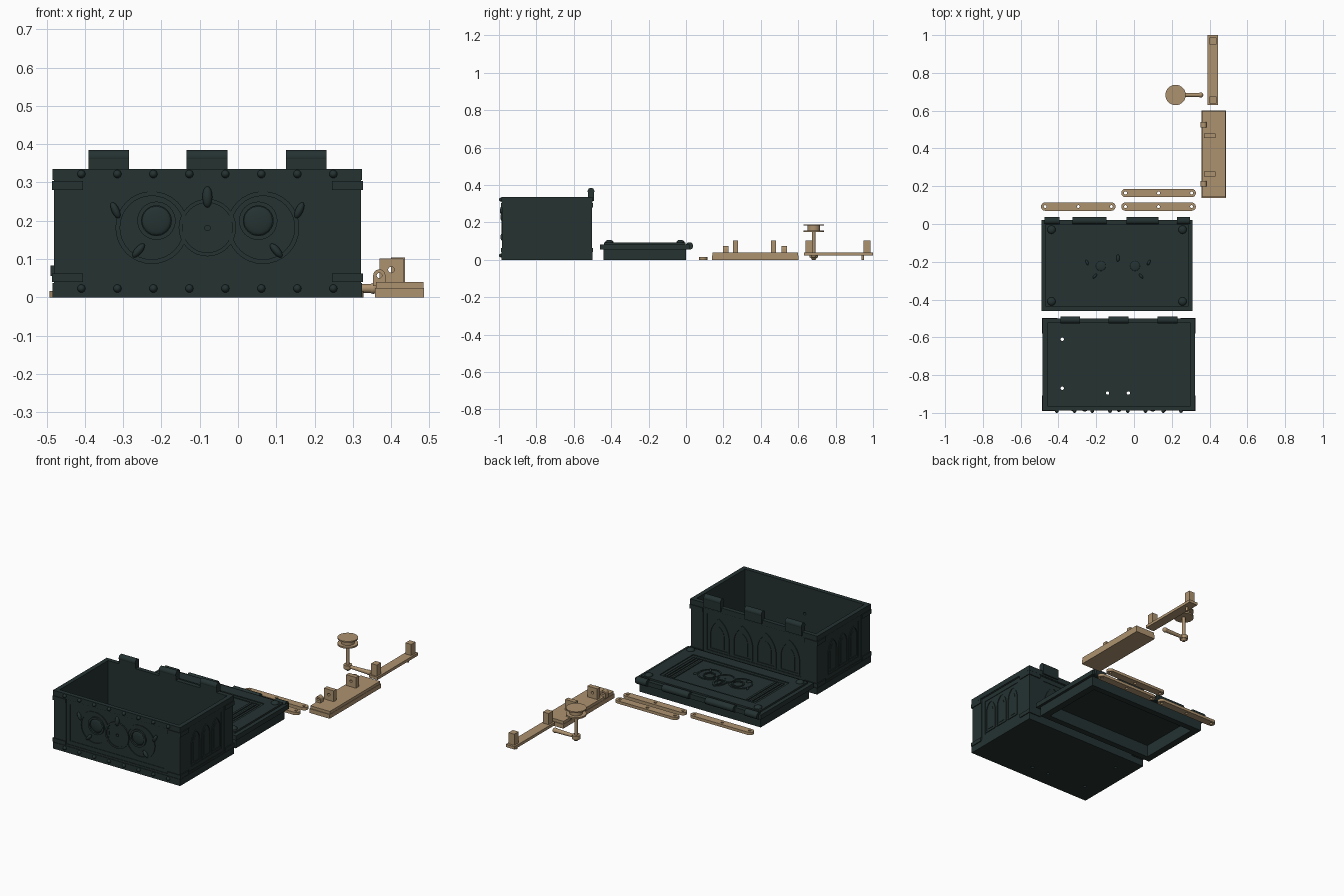
import bpy, bmesh
from math import sin, cos, pi, radians
from mathutils import Matrix, Vector

cube = bpy.data.objects.get("Cube")
if cube:
    bpy.data.objects.remove(cube)


def material(name, colour):
    m = bpy.data.materials.new(name)
    m.use_nodes = True
    m.diffuse_color = colour
    m.node_tree.nodes["Principled BSDF"].inputs["Base Color"].default_value = colour
    return m


DARK = material("dark green iron", (0.018, 0.032, 0.031, 1))
TAN = material("tan brass", (0.42, 0.29, 0.16, 1))
made = []


def finish(name, bm, mat):
    bmesh.ops.recalc_face_normals(bm, faces=bm.faces)
    mesh = bpy.data.meshes.new(name)
    bm.to_mesh(mesh)
    bm.free()
    mesh.materials.append(mat)
    ob = bpy.data.objects.new(name, mesh)
    bpy.context.collection.objects.link(ob)
    made.append(ob)


# 2D outlines
def rect(x0, x1, y0, y1):
    return [(x0, y0), (x1, y0), (x1, y1), (x0, y1)]


def mid_rect(hx, hy):
    return rect(-hx, hx, -hy, hy)


def circle(x, y, r, n=32):
    return [(x + r * cos(2 * pi * i / n), y + r * sin(2 * pi * i / n)) for i in range(n)]


def stadium(length, width):
    r, a = width / 2, (length - width) / 2
    arc = [(a + r * sin(pi * i / 12), -r * cos(pi * i / 12)) for i in range(13)]
    return arc + [(-x, -y) for x, y in arc]


def arch(cx, y, w, straight):
    side = [(w / 2, y)] + [(-w / 2 + w * cos(pi / 3 * i / 8), y + straight + w * sin(pi / 3 * i / 8))
                           for i in range(9)]
    pts = side + [(-px, py) for px, py in reversed(side[:-1])]
    return [(cx + px, py) for px, py in pts]


def plate(name, loops, depth, M, mat=DARK):
    """Extrude nested outlines (inner ones become holes) along local z."""
    cu = bpy.data.curves.new(name, "CURVE")
    cu.dimensions, cu.fill_mode, cu.extrude = "2D", "BOTH", depth / 2
    for pts in loops:
        sp = cu.splines.new("POLY")
        sp.points.add(len(pts) - 1)
        for p, (x, y) in zip(sp.points, pts):
            p.co = (x, y, 0, 1)
        sp.use_cyclic_u = True
    tmp = bpy.data.objects.new(name, cu)
    mesh = bpy.data.meshes.new_from_object(tmp)
    bm = bmesh.new()
    bm.from_mesh(mesh)
    bpy.data.objects.remove(tmp)
    bpy.data.meshes.remove(mesh)
    bpy.data.curves.remove(cu)
    bmesh.ops.remove_doubles(bm, verts=bm.verts, dist=1e-5)
    bm.transform(M @ Matrix.Translation((0, 0, depth / 2)))
    finish(name, bm, mat)


def at(x, y, z):
    return Matrix.Translation((x, y, z))


def box(name, x0, x1, y0, y1, z0, z1, mat=DARK):
    plate(name, [rect(x0, x1, y0, y1)], z1 - z0, at(0, 0, z0), mat)


def rod(name, a, b, r1, r2=None, mat=TAN, n=24):
    a, b = Vector(a), Vector(b)
    bm = bmesh.new()
    bmesh.ops.create_cone(bm, cap_ends=True, segments=n, radius1=r1, radius2=r2 or r1,
                          depth=(b - a).length)
    turn = (b - a).to_track_quat("Z", "Y").to_matrix().to_4x4()
    bm.transform(Matrix.Translation((a + b) / 2) @ turn)
    finish(name, bm, mat)


def ball(name, M, size, mat=DARK):
    bm = bmesh.new()
    bmesh.ops.create_uvsphere(bm, u_segments=16, v_segments=10, radius=1)
    bm.transform(M @ Matrix.Diagonal((*size, 1)))
    finish(name, bm, mat)


def ornament(name, M, s):
    """Mask of three medallions with pointed leaves."""
    M = M @ Matrix.Scale(s, 4)
    for k in (-1, 1):
        plate(name + "_outer_ring", [circle(k * .145, 0, .095), circle(k * .145, 0, .083)], .005, M)
        plate(name + "_eye_ring", [circle(k * .133, .018, .05), circle(k * .133, .018, .039)], .009, M)
        ball(name + "_eye", M @ at(k * .133, .018, 0), (.038, .038, .007))
        for x, y, a in ((.24, .045, -25), (.18, -.06, 40)):
            turn = Matrix.Rotation(radians(a * k), 4, "Z")
            ball(name + "_leaf", M @ at(k * x, y, .003) @ turn, (.01, .023, .011))
    plate(name + "_middle_ring", [circle(0, 0, .075), circle(0, 0, .065)], .008, M)
    plate(name + "_middle_disc", [circle(0, 0, .065), circle(0, 0, .008, 12)], .003, M)
    ball(name + "_crown_leaf", M @ at(0, .08, .004), (.013, .028, .012))


# Chest: four walls with frames, rails, corner caps and arches
CX, CY, H = -.08, -.7435, .335
HW, HD = .395, .235
for side, (hw, dist, ang) in {"front": (HW, HD, 0), "right_end": (HD, HW, 90),
                              "back": (HW, HD, 180), "left_end": (HD, HW, -90)}.items():
    face = at(CX, CY, 0) @ Matrix.Rotation(radians(ang), 4, "Z") @ at(0, -dist, 0) \
        @ Matrix.Rotation(pi / 2, 4, "X")
    holes = [circle(0, .18, .008, 12)] if side == "front" else []
    plate(side + "_wall", [rect(-hw, hw, 0, H)] + holes, .016, face @ at(0, 0, -.016))
    o = hw - .072
    plate(side + "_frame", [rect(-hw - .006, hw + .006, 0, H), rect(-o, o, .048, .302)], .006, face)
    plate(side + "_inner_frame", [rect(-o, o, .048, .302), rect(-o + .024, o - .024, .07, .277)],
          .003, face)
    for z0, z1 in ((0, .037), (.306, H)):
        plate(side + "_rail", [rect(-hw - .009, hw + .009, z0, z1)], .009, face)
    for k in (-1, 1):
        for z0, z1 in ((.04, .062), (.28, .304)):
            xs = sorted((k * (hw + .011), k * (hw - .07)))
            plate(side + "_corner_cap", [rect(*xs, z0, z1)], .011, face)
    if side == "front":
        ornament("front_mask", face @ at(0, .182, 0), 1)
        for i in range(8):
            for z in (.023, .322):
                ball("front_stud", face @ at(-.329 + i * .094, z, .009), (.0105, .0105, .0125))
    else:
        n = 4 if side == "back" else 3
        step = 2 * (o - .024) / n
        for i in range(n):
            c, w = (i - (n - 1) / 2) * step, step * .86
            sh = .185 - .866 * w
            plate(side + "_arch", [arch(c, .078, w, sh), arch(c, .085, w * .84, sh)], .004, face)
            plate(side + "_arch_panel", [arch(c, .095, w * .5, sh * .9)], .002, face)

# Chest floor with screw holes and two small pads
screws = [(-.38, -.61), (-.38, -.87), (-.14, -.895), (-.03, -.895)]
plate("chest_floor", [rect(CX - HW, CX + HW, CY - HD, CY + HD)] + [circle(x, y, .009, 16) for x, y in screws],
      .018, at(0, 0, 0))
for y in (-.635, -.835):
    box("floor_pad", -.19, -.145, y - .011, y + .011, .018, .021)

# Chest hinge knuckles
for x0, x1 in ((-.39, -.285), (-.135, -.028), (.125, .231)):
    box("chest_hinge_leaf", x0, x1, -.525, -.491, .315, .367)
    rod("chest_hinge_knuckle", (x0, -.508, .367), (x1, -.508, .367), .018, mat=DARK)

# Lid: hollow skirt, flange, top frame and recessed panel
LX, LY = -.09, -.22
lid = lambda z: at(LX, LY, z)
inner = mid_rect(.345, .185)
plate("lid_skirt", [mid_rect(.385, .22), inner], .056, lid(0))
plate("lid_flange", [mid_rect(.4, .24), inner], .027, lid(.056))
plate("lid_ceiling", [inner], .013, lid(.07))
plate("lid_top_frame", [mid_rect(.378, .218), mid_rect(.305, .153)], .01, lid(.083))
plate("lid_panel_rim", [mid_rect(.305, .153), mid_rect(.29, .138)], .005, lid(.083))
for k in (-1, 1):
    for x in (.235, .262, .28):
        plate("lid_slat", [rect(k * x - .006, k * x + .006, -.135, .135)], .005, lid(.083))
    for j in (-1, 1):
        ball("lid_corner_stud", lid(.093) @ at(k * .347, j * .19, 0), (.022, .022, .014))
ornament("lid_mask", at(LX + .005, -.235, .083), .68)
plate("lid_crown", [arch(0, .0, .07, .02), arch(0, .008, .045, .02)], .007, at(LX + .005, -.21, .083))
for x0, x1 in ((-.475, -.395), (-.325, -.145), (-.04, .13), (.228, .297)):
    rod("lid_hinge_knuckle", (x0, .018, .074), (x1, .018, .074), .02, mat=DARK)

# Loose flat links with three holes
for x, y in ((-.295, .092), (.13, .092), (.13, .164)):
    plate("link_strip", [stadium(.395, .044)] + [circle(d, 0, .008, 12) for d in (-.175, 0, .175)],
          .016, at(x, y, 0), TAN)

# Base plate with pierced lugs
box("base_plate", .358, .486, .138, .602, 0, .024, TAN)
box("base_plate_top", .36, .484, .142, .598, .024, .04, TAN)
upright = Matrix.Rotation(pi / 2, 4, "X")
for y in (.265, .467):
    plate("tall_lug", [rect(.37, .432, .04, .102), circle(.4, .072, .008, 12)], .026,
          at(0, y + .013, 0) @ upright, TAN)
for y in (.213, .525):
    outline = [(.353, .03), (.385, .03)] + [(.369 + .016 * cos(pi * i / 12), .057 + .016 * sin(pi * i / 12))
                                            for i in range(13)]
    plate("small_lug", [outline, circle(.369, .057, .007, 12)], .03, at(0, y + .015, 0) @ upright, TAN)

# Slide bar with two rounded posts and a pin
box("slide_bar", .39, .445, .63, 1, .024, .04, TAN)
for y in (.657, .968):
    box("bar_post", .4, .436, y - .019, y + .019, .04, .104, TAN)
rod("bar_pin", (.418, .945, 0), (.418, .945, .026), .007)

# Turning knob: spool, shaft, boss and lever
KX, KY = .22, .683
for name, z0, z1, r in (("knob_top_disc", .183, .19, .054), ("knob_hub", .155, .185, .034),
                        ("knob_lower_disc", .148, .157, .054), ("knob_shaft", .012, .15, .009),
                        ("knob_boss", .012, .034, .022)):
    rod(name, (KX, KY, z0), (KX, KY, z1), r, n=32)
rod("knob_tip", (KX, KY, 0), (KX, KY, .013), .008, .02)
rod("lever_arm", (KX, KY, .023), (.352, KY, .023), .009, .012)
ball("lever_end", at(.353, KY, .023), (.014, .014, .014), TAN)

# Smooth the round parts, keep edges sharp
for ob in made:
    ob.select_set(True)
bpy.context.view_layer.objects.active = made[0]
bpy.ops.object.shade_smooth_by_angle(angle=radians(35))
